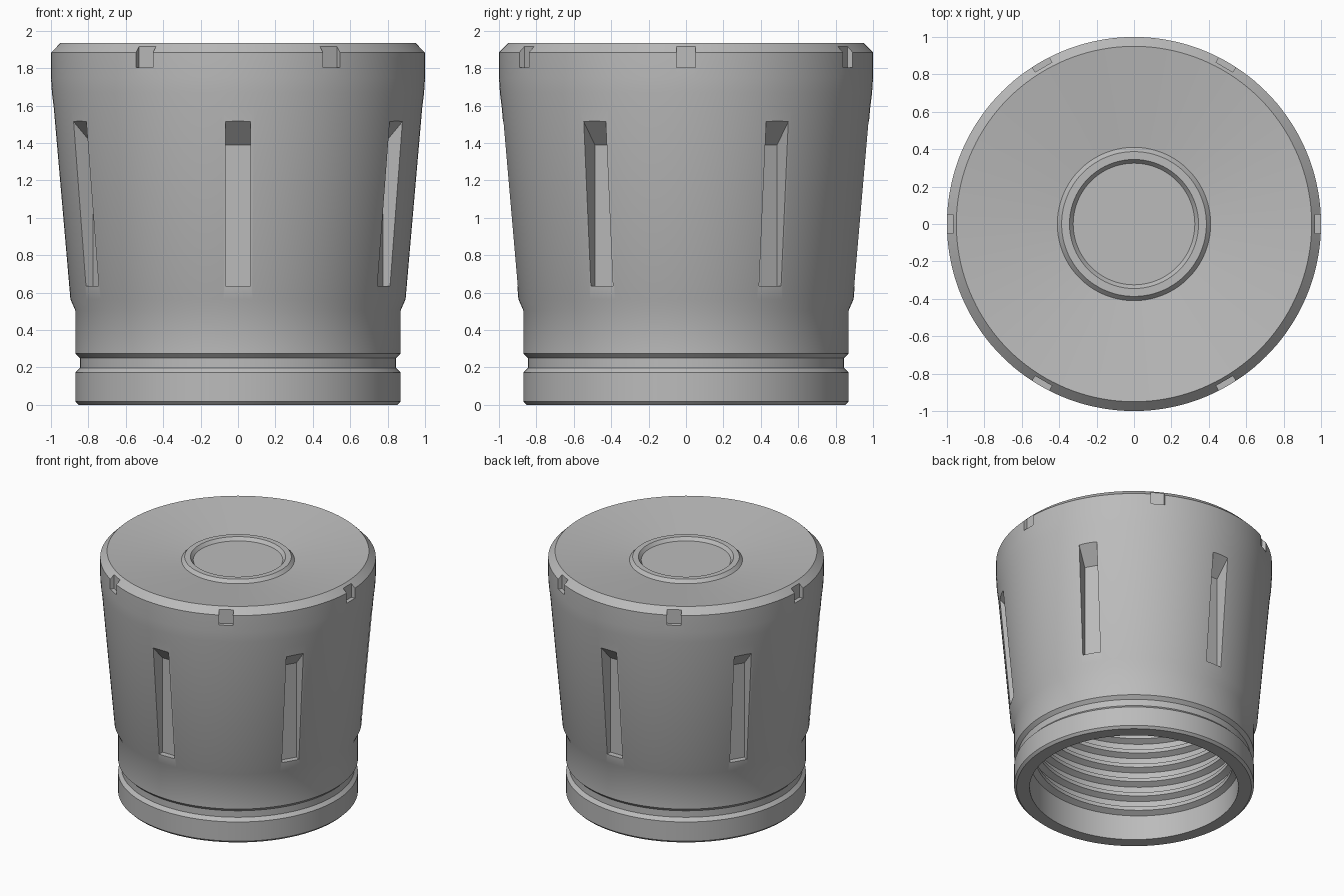
import bpy, bmesh, math
from mathutils import Matrix, Vector

cube = bpy.data.objects.get("Cube")
if cube:
    bpy.data.objects.remove(cube, do_unlink=True)

SEGMENTS = 144

grey = bpy.data.materials.new("plain_grey")
grey.use_nodes = True
colour = (0.5, 0.5, 0.5, 1)
grey.diffuse_color = colour
grey.node_tree.nodes["Principled BSDF"].inputs["Base Color"].default_value = colour


def make_object(name, bm):
    bmesh.ops.recalc_face_normals(bm, faces=bm.faces)
    mesh = bpy.data.meshes.new(name)
    bm.to_mesh(mesh)
    bm.free()
    mesh.materials.append(grey)
    obj = bpy.data.objects.new(name, mesh)
    bpy.context.collection.objects.link(obj)
    return obj


def activate(obj):
    bpy.ops.object.select_all(action='DESELECT')
    obj.select_set(True)
    bpy.context.view_layer.objects.active = obj


def lathe(name, profile):
    """Closed solid of revolution; the profile starts and ends on the axis."""
    bm = bmesh.new()
    bottom = bm.verts.new((0, 0, profile[0][1]))
    top = bm.verts.new((0, 0, profile[-1][1]))
    rings = []
    for r, z in profile[1:-1]:
        rings.append([bm.verts.new((r * math.cos(a), r * math.sin(a), z))
                      for a in (math.tau * i / SEGMENTS for i in range(SEGMENTS))])
    for i in range(SEGMENTS):
        j = (i + 1) % SEGMENTS
        bm.faces.new((bottom, rings[0][j], rings[0][i]))
        bm.faces.new((top, rings[-1][i], rings[-1][j]))
        for a, b in zip(rings, rings[1:]):
            bm.faces.new((a[i], a[j], b[j], b[i]))
    return make_object(name, bm)


def add_prism(bm, section, width, angle):
    """Radial section (r, z) extruded sideways and turned about the axis."""
    turn = Matrix.Rotation(angle, 3, 'Z')
    sides = [[bm.verts.new(turn @ Vector((r, s * width / 2, z))) for r, z in section]
             for s in (-1, 1)]
    bm.faces.new(sides[0])
    bm.faces.new(sides[1])
    for i in range(len(section)):
        j = (i + 1) % len(section)
        bm.faces.new((sides[0][i], sides[0][j], sides[1][j], sides[1][i]))


# Body: threaded cavity, grooved collar, flared skirt, dished top with a raised ring
body = lathe("cap_body", [
    (0, 1.6), (0.757, 1.6), (0.757, 0),
    (0.852, 0), (0.87, 0.018), (0.87, 0.172), (0.845, 0.198),
    (0.845, 0.25), (0.87, 0.275), (0.87, 0.505), (0.896, 0.565),
    (0.985, 1.59), (0.995, 1.67), (1, 1.75), (1, 1.885), (0.95, 1.935),
    (0.41, 1.865), (0.387, 1.89), (0.345, 1.89), (0.325, 1.865), (0, 1.865)])

# Grip slots and rim notches, six of each, alternating around the body
bm = bmesh.new()
slot = [(0.857, 0.635), (1.1, 0.635), (1.1, 1.644), (0.857, 1.39)]
notch = [(0.968, 1.805), (1.1, 1.805), (1.1, 2.1), (0.968, 2.1)]
for k in range(6):
    add_prism(bm, slot, 0.136, math.radians(30 + 60 * k))
    add_prism(bm, notch, 0.104, math.radians(60 * k))
cutter = make_object("recess_cutter", bm)
cutter.hide_render = True

activate(body)
cut = body.modifiers.new("recesses", 'BOOLEAN')
cut.operation = 'DIFFERENCE'
cut.solver = 'EXACT'
cut.object = cutter
bpy.ops.object.modifier_apply(modifier=cut.name)
bpy.data.objects.remove(cutter, do_unlink=True)

# Internal screw thread: a trapezoid swept along a helix
bm = bmesh.new()
pitch, start, turns, steps = 0.12, 0.16, 7, 96
section = [(0.77, -0.045), (0.715, -0.015), (0.715, 0.015), (0.77, 0.045)]
previous = None
for n in range(turns * steps + 1):
    a = math.tau * n / steps
    z0 = start + pitch * n / steps
    loop = [bm.verts.new((r * math.cos(a), r * math.sin(a), z0 + z)) for r, z in section]
    if previous:
        for i in range(4):
            j = (i + 1) % 4
            bm.faces.new((previous[i], previous[j], loop[j], loop[i]))
    else:
        bm.faces.new(loop)
    previous = loop
bm.faces.new(previous)
thread = make_object("inner_thread", bm)

for obj in (body, thread):
    activate(obj)
    bpy.ops.object.shade_smooth_by_angle(angle=math.radians(28))
